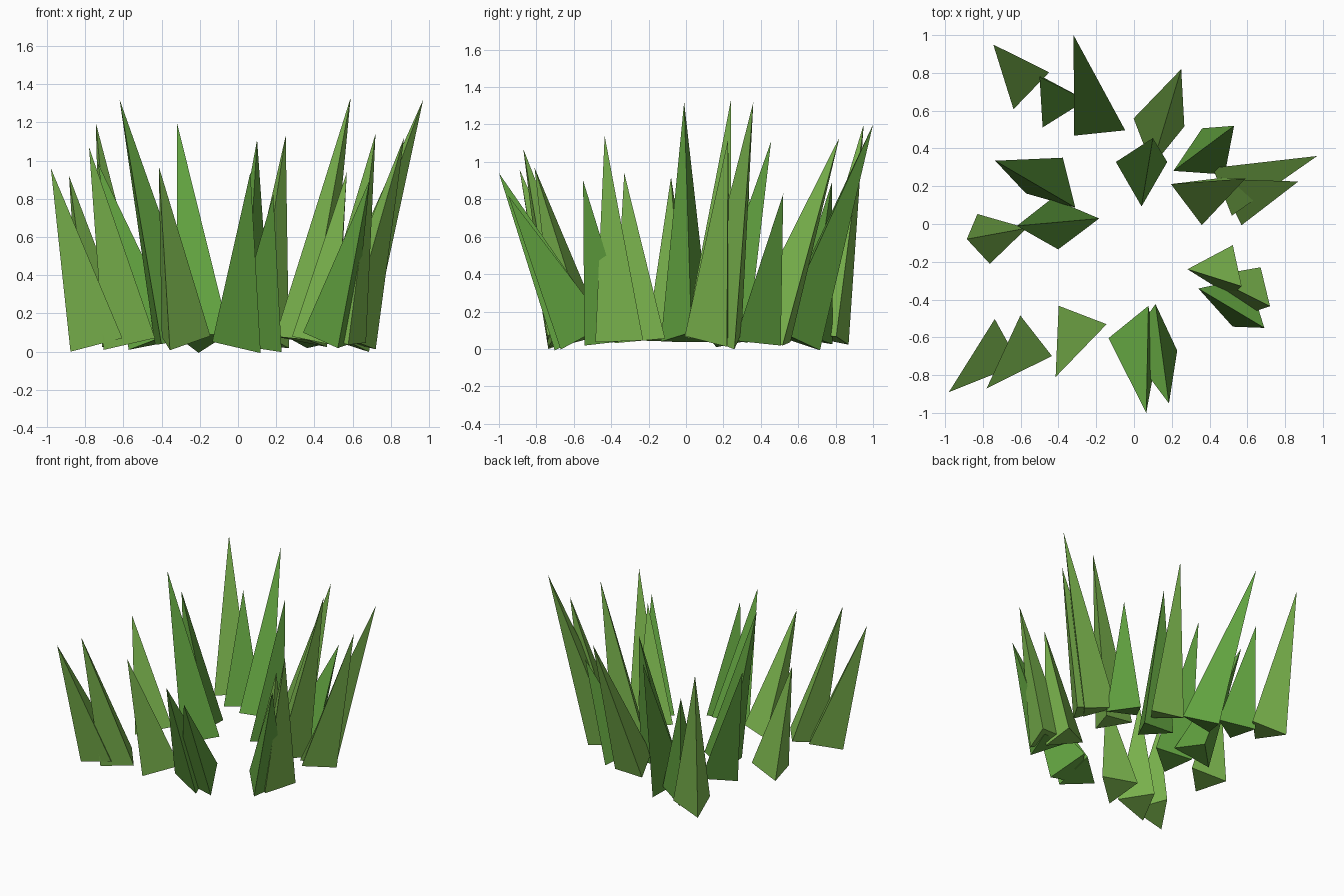
import bpy
import bmesh
from math import cos, sin, radians
from mathutils import Vector

default_cube = bpy.data.objects.get("Cube")
if default_cube:
    bpy.data.objects.remove(default_cube, do_unlink=True)

BLADE_RADIUS = 0.157
BASE_HEIGHT = 0.055


def make_material(name, colour):
    material = bpy.data.materials.new(name)
    material.use_nodes = True
    rgba = (*colour, 1)
    material.diffuse_color = rgba
    material.node_tree.nodes["Principled BSDF"].inputs["Base Color"].default_value = rgba
    return material


leaf = make_material("leaf green", (0.12, 0.36, 0.05))
lime = make_material("yellow green", (0.21, 0.49, 0.08))


def blade(name, material, root, spin, tip):
    """Three-sided spike whose base is square to its leaning axis."""
    centre = Vector((*root, BASE_HEIGHT))
    tip = Vector(tip)
    axis = tip - centre
    bm = bmesh.new()
    base = []
    for turn in range(3):
        angle = radians(spin + 120 * turn)
        offset = Vector((cos(angle), sin(angle), 0)) * BLADE_RADIUS
        offset.z = -offset.dot(axis) / axis.z
        base.append(bm.verts.new(centre + offset))
    top = bm.verts.new(tip)
    bm.faces.new(base)
    for index in range(3):
        bm.faces.new((base[index - 1], base[index], top))
    bmesh.ops.recalc_face_normals(bm, faces=bm.faces)
    mesh = bpy.data.meshes.new(name)
    bm.to_mesh(mesh)
    bm.free()
    mesh.materials.append(material)
    obj = bpy.data.objects.new(name, mesh)
    bpy.context.collection.objects.link(obj)


# Back of the ring
blade("back_right_outer_blade", lime, root=(-.6, .76), spin=16, tip=(-.745, .95, 1.2))
blade("back_right_tall_blade", leaf, root=(-.19, .56), spin=96, tip=(-.32, 1, 1.2))
blade("back_right_short_blade", leaf, root=(-.41, .65), spin=2, tip=(-.5, .78, .89))
blade("back_left_blade", lime, root=(.12, .46), spin=21, tip=(.25, .82, 1.13))
blade("back_inner_blade", leaf, root=(.04, .25), spin=30, tip=(.1, .455, 1.11))

# Left side of the ring
blade("left_short_blade", leaf, root=(.35, .35), spin=86, tip=(.53, .52, .83))
blade("left_outer_blade", lime, root=(.54, .2), spin=22, tip=(.97, .36, 1.32))
blade("left_inner_blade", lime, root=(.34, .15), spin=37, tip=(.59, .24, 1.33))
blade("left_middle_blade", lime, root=(.58, .15), spin=26, tip=(.87, .225, 1.12))

# Front left of the ring
blade("front_left_outer_blade", lime, root=(.55, -.33), spin=40, tip=(.72, -.435, 1.14))
blade("front_left_low_blade", leaf, root=(.49, -.39), spin=42, tip=(.69, -.55, .9))
blade("front_left_inner_blade", lime, root=(.44, -.245), spin=58, tip=(.57, -.33, .94))

# Front of the ring
blade("front_leaning_blade", leaf, root=(.02, -.58), spin=69, tip=(.065, -1, .94))
blade("front_short_blade", leaf, root=(.1, -.58), spin=85, tip=(.185, -.95, .82))
blade("front_right_inner_blade", lime, root=(-.3, -.555), spin=9, tip=(-.415, -.81, .97))
blade("front_right_middle_blade", lime, root=(-.58, -.64), spin=98, tip=(-.78, -.87, 1.07))
blade("front_right_outer_blade", lime, root=(-.74, -.66), spin=89, tip=(-.98, -.89, .96))

# Right side of the ring
blade("right_outer_blade", lime, root=(-.72, -.06), spin=14, tip=(-.885, -.08, .92))
blade("right_tall_blade", leaf, root=(-.34, .01), spin=7, tip=(-.62, -.01, 1.32))
blade("right_back_blade", leaf, root=(-.42, .2), spin=74, tip=(-.735, .335, .99))
